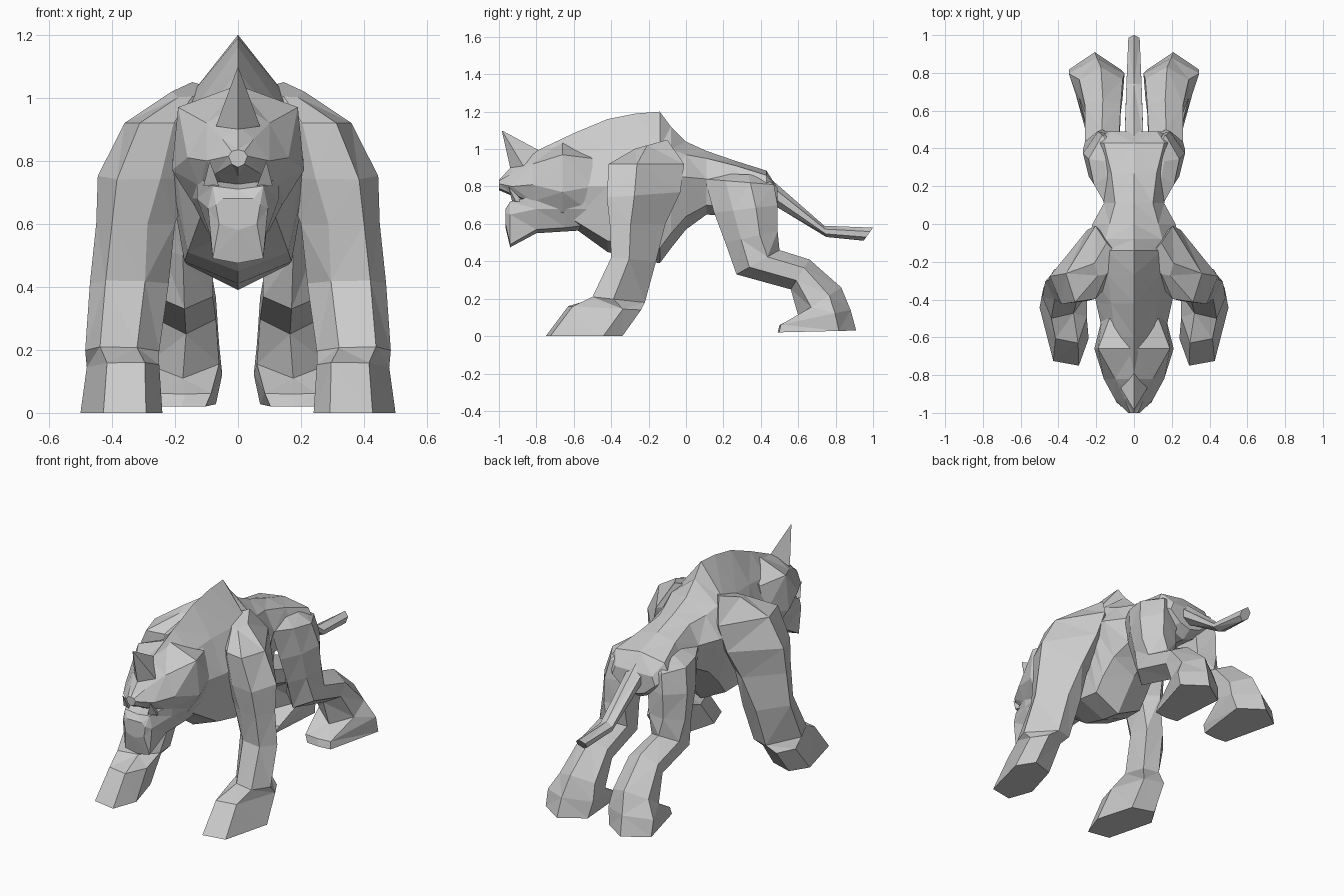
import bpy, bmesh


def loft(name, rings, mirror=False):
    """Skin a stack of equal-sided rings into a closed, faceted solid."""
    bm = bmesh.new()
    loops = [[bm.verts.new(p) for p in ring] for ring in rings]
    n = len(loops[0])
    for a, b in zip(loops, loops[1:]):
        for i in range(n):
            j = (i + 1) % n
            bm.faces.new((a[i], a[j], b[j], b[i]))
    bm.faces.new(loops[0])
    bm.faces.new(loops[-1])
    bmesh.ops.recalc_face_normals(bm, faces=bm.faces)
    bmesh.ops.triangulate(bm, faces=bm.faces)
    mesh = bpy.data.meshes.new(name)
    bm.to_mesh(mesh)
    bm.free()
    ob = bpy.data.objects.new(name, mesh)
    bpy.context.collection.objects.link(ob)
    if mirror:
        ob.modifiers.new("mirror", 'MIRROR').use_mirror_merge = False
    return ob


def trunk_ring(y, top, zs, ws, zm, wm, zl, wl, bot):
    """Upright 8-sided section: ridge, shoulder, flank, belly side, keel."""
    right = [(ws, y, zs), (wm, y, zm), (wl, y, zl)]
    left = [(-x, y, z) for x, y, z in reversed(right)]
    return [(0, y, top)] + right + [(0, y, bot)] + left


# Limb outlines as (across, front-to-back) fractions
HEX = ((.5, 0), (1, .3), (1, .72), (.5, 1), (0, .72), (0, .3))
SHOULDER = ((.35, .08), (.8, .04), (1, .4), (.35, 1), (0, .8), (0, .3))
FORELEG = ((.3, .1), (.8, 0), (1, .4), (.5, 1), (.1, .92), (0, .45))
PAW = ((.2, 0), (.72, .06), (1, .75), (.75, 1), (.25, .9), (0, .35))
THIGH = ((.5, 0), (.85, .3), (1, .66), (.6, 1), (0, .9), (0, .4))
FOOT = ((.4, 0), (.68, .02), (1, .78), (.5, 1), (0, .78), (.12, .02))


def limb_ring(shape, yf, zf, yb, zb, x0, x1):
    """6-sided section between a front point and a back point."""
    return [(x0 + (x1 - x0) * u, yf + (yb - yf) * t, zf + (zb - zf) * t)
            for u, t in shape]


def spike(name, base, tip, mirror=False):
    """Pyramid from a base polygon to a tip."""
    t = [tuple(tip[k] + (p[k] - tip[k]) * .02 for k in range(3)) for p in base]
    return loft(name, [base, t], mirror)


# Body with high hump and deep chest
loft("body", [trunk_ring(*s) for s in (
    (-.78, 1.00, .95, .06, .80, .12, .66, .08, .62),
    (-.60, 1.085, .96, .10, .80, .16, .62, .12, .58),
    (-.42, 1.16, .99, .12, .80, .20, .51, .16, .45),
    (-.27, 1.19, 1.0, .14, .82, .23, .48, .17, .41),
    (-.14, 1.20, 1.01, .15, .85, .24, .47, .16, .39),
    (-.08, 1.12, 1.0, .15, .85, .24, .55, .16, .47),
    (.00, 1.04, .97, .13, .85, .22, .64, .15, .57),
    (.11, .99, .95, .10, .84, .16, .70, .13, .65),
    (.27, .935, .91, .12, .80, .17, .69, .14, .64),
    (.43, .885, .86, .16, .78, .20, .66, .10, .62),
    (.49, .79, .79, .12, .74, .14, .68, .07, .66))])

# Head flaring to wide cheeks and brow ridges
loft("head", [trunk_ring(*s) for s in (
    (-1.0, .835, .83, .02, .815, .03, .79, .02, .78),
    (-.93, .91, .87, .05, .80, .10, .76, .07, .75),
    (-.82, .985, .92, .10, .81, .16, .72, .12, .69),
    (-.66, 1.04, .97, .19, .77, .21, .66, .14, .62),
    (-.50, 1.10, .95, .13, .80, .17, .66, .12, .62))])

# Lower jaw with long chin
loft("jaw", [trunk_ring(*s) for s in (
    (-.965, .68, .68, .05, .66, .07, .60, .06, .58),
    (-.94, .71, .72, .08, .65, .095, .49, .08, .475),
    (-.80, .75, .75, .13, .68, .13, .57, .09, .55),
    (-.64, .76, .76, .17, .68, .15, .58, .10, .56),
    (-.49, .75, .75, .16, .68, .15, .60, .11, .57))])

# Nose horn
spike("nose_horn", [(0, -.94, .90), (.07, -.87, .91), (0, -.78, .99),
                    (-.07, -.87, .91)], (0, -.985, 1.10))

# Small tusks
spike("tusk", [(.06, -.93, .72), (.11, -.91, .72), (.09, -.87, .72)],
      (.09, -.95, .80), True)

# Front legs, shoulder to broad paw
loft("front_leg", [limb_ring(*s) for s in (
    (SHOULDER, -.28, 1.0, -.10, 1.05, .11, .21),
    (SHOULDER, -.43, .92, -.01, .92, .12, .36),
    (SHOULDER, -.44, .74, -.03, .77, .14, .445),
    (SHOULDER, -.42, .60, -.11, .60, .20, .45),
    (FORELEG, -.40, .42, -.16, .40, .22, .47),
    (FORELEG, -.50, .21, -.22, .18, .25, .485),
    (PAW, -.63, .16, -.24, .14, .25, .48),
    (PAW, -.75, .00, -.34, .00, .24, .50))], True)

# Hind legs, thigh to hock to foot
loft("hind_leg", [limb_ring(*s) for s in (
    (THIGH, .18, .87, .41, .86, .06, .16),
    (THIGH, .10, .84, .47, .81, .06, .24),
    (THIGH, .15, .66, .49, .70, .07, .27),
    (THIGH, .21, .50, .49, .56, .08, .27),
    (HEX, .27, .33, .50, .46, .08, .26),
    (HEX, .56, .25, .66, .41, .07, .26),
    (HEX, .60, .11, .83, .26, .06, .29),
    (FOOT, .50, .06, .88, .14, .05, .345),
    (FOOT, .49, .02, .91, .03, .07, .345))], True)

# Tail
loft("tail", [limb_ring(*s) for s in (
    (HEX, .42, .87, .47, .70, -.05, .05),
    (HEX, .74, .59, .75, .53, -.04, .04),
    (HEX, 1.0, .58, .95, .51, -.03, .03))])
